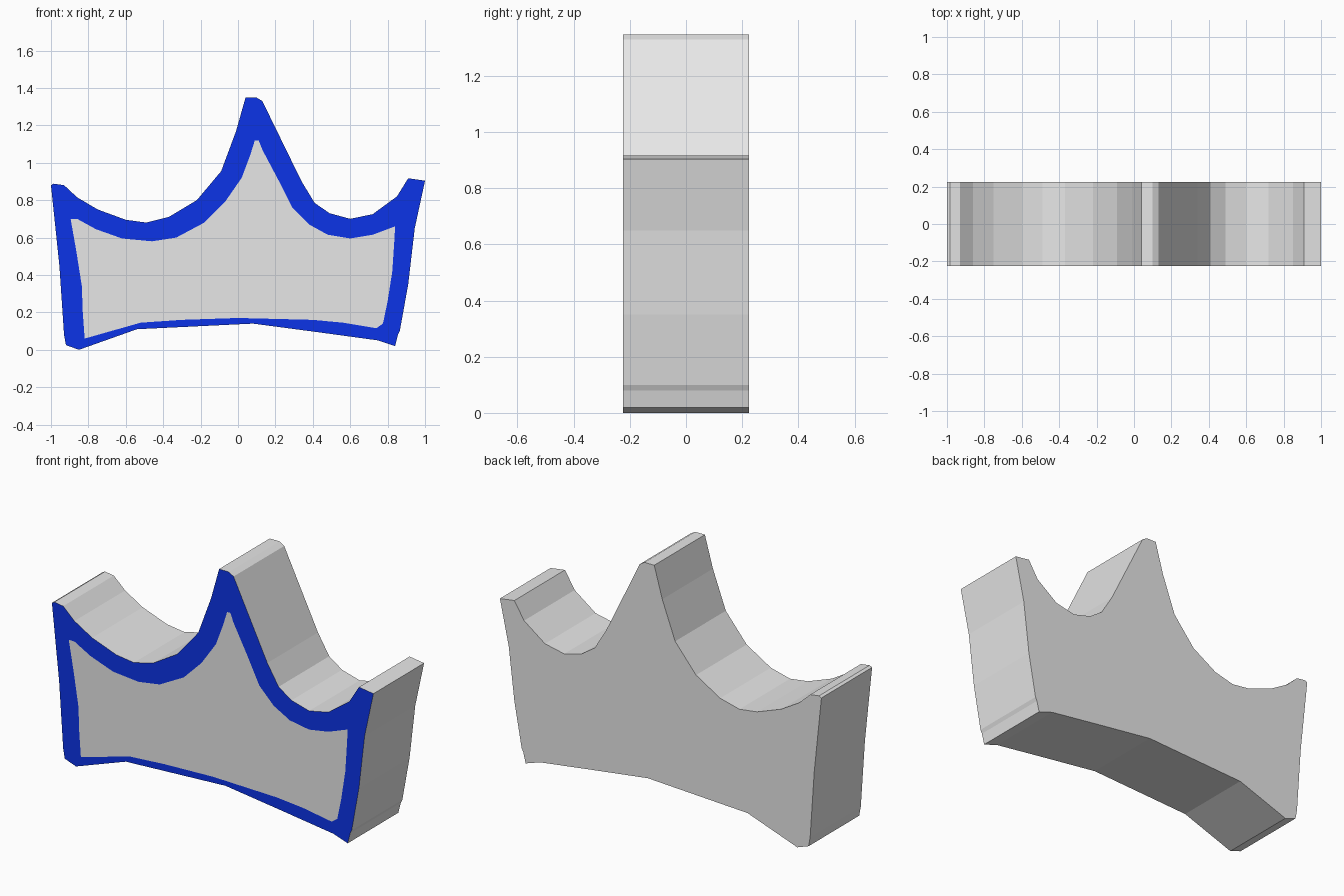
import bpy, bmesh

if "Cube" in bpy.data.objects:
    bpy.data.objects.remove(bpy.data.objects["Cube"])

FRONT, BACK = -0.225, 0.225

# Crown silhouette (x, z), clockwise from the upper left tip
OUTER = [(-1, .88), (-.985, .888), (-.93, .88), (-.86, .815), (-.75, .75), (-.60, .695),
         (-.49, .68), (-.37, .71), (-.22, .80), (-.09, .955), (-.01, 1.17), (.04, 1.348),
         (.10, 1.348), (.13, 1.33), (.34, .90), (.41, .785), (.49, .73), (.60, .70),
         (.72, .725), (.85, .82), (.91, .917), (1, .904), (.945, .65), (.91, .35),
         (.865, .10), (.855, .08), (.84, .02), (.75, .05), (.42, .095), (.08, .14),
         (-.54, .11), (-.85, 0), (-.92, .025), (-.93, .08), (-.955, .45)]

# Inner edge of the painted border
INNER = [(-.895, .70), (-.86, .70), (-.76, .645), (-.62, .595), (-.46, .58), (-.33, .60),
         (-.18, .68), (-.07, .79), (.02, .92), (.065, 1.04), (.09, 1.12), (.11, 1.12),
         (.13, 1.07), (.22, .90), (.29, .76), (.38, .67), (.48, .615), (.60, .595),
         (.72, .615), (.84, .66), (.835, .57), (.825, .42), (.80, .26), (.775, .14),
         (.74, .115), (.56, .145), (.40, .16), (0, .17), (-.30, .16), (-.52, .145),
         (-.82, .06), (-.83, .20), (-.835, .34), (-.865, .53)]


def material(name, rgb):
    m = bpy.data.materials.new(name)
    m.diffuse_color = (*rgb, 1)
    m.use_nodes = True
    m.node_tree.nodes["Principled BSDF"].inputs["Base Color"].default_value = m.diffuse_color
    return m


def loop_edges(bm, verts):
    return [bm.edges.new((v, verts[(i + 1) % len(verts)])) for i, v in enumerate(verts)]


bm = bmesh.new()
front = [bm.verts.new((x, FRONT, z)) for x, z in OUTER]
back = [bm.verts.new((x, BACK, z)) for x, z in OUTER]
inner = [bm.verts.new((x, FRONT, z)) for x, z in INNER]

# Blue border ring on the front
edges = loop_edges(bm, front) + loop_edges(bm, inner)
res = bmesh.ops.triangle_fill(bm, edges=edges, use_beauty=True, normal=(0, -1, 0))
for f in [g for g in res["geom"] if isinstance(g, bmesh.types.BMFace)]:
    f.material_index = 1

# Grey centre, back and side walls
if not any(all(v in inner for v in f.verts) and len(f.verts) > 3 for f in bm.faces):
    bm.faces.new(inner)
bm.faces.new(back)
for i in range(len(front)):
    j = (i + 1) % len(front)
    bm.faces.new((front[i], front[j], back[j], back[i]))
bmesh.ops.recalc_face_normals(bm, faces=bm.faces)

mesh = bpy.data.meshes.new("crown_plaque")
bm.to_mesh(mesh)
bm.free()
mesh.materials.append(material("light grey", (.8, .8, .8)))
mesh.materials.append(material("royal blue", (.004, .035, .82)))
obj = bpy.data.objects.new("crown_plaque", mesh)
bpy.context.collection.objects.link(obj)
